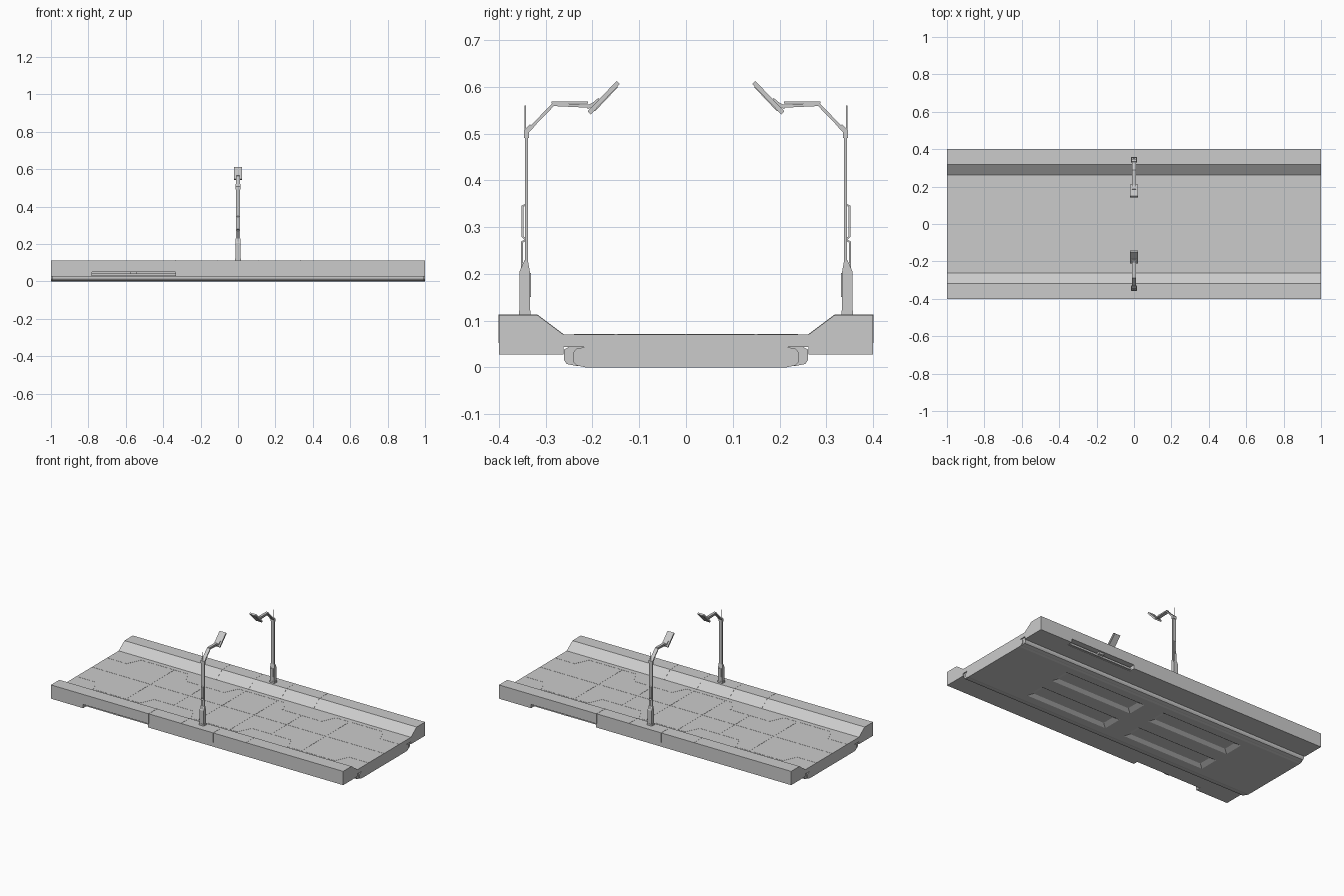
import bpy, bmesh, math
from mathutils import Vector, Matrix

if "Cube" in bpy.data.objects:
    bpy.data.objects.remove(bpy.data.objects["Cube"])


def finish(name, bm):
    bmesh.ops.recalc_face_normals(bm, faces=bm.faces)
    me = bpy.data.meshes.new(name)
    bm.to_mesh(me)
    bm.free()
    ob = bpy.data.objects.new(name, me)
    bpy.context.collection.objects.link(ob)
    return ob


def add_prism(bm, pts, x0, x1):
    """Extrude a y-z outline along x."""
    f = bm.faces.new([bm.verts.new((x0, y, z)) for y, z in pts])
    ext = bmesh.ops.extrude_face_region(bm, geom=[f])
    vs = [g for g in ext["geom"] if isinstance(g, bmesh.types.BMVert)]
    bmesh.ops.translate(bm, vec=(x1 - x0, 0, 0), verts=vs)


def prism(name, pts, x0, x1):
    bm = bmesh.new()
    add_prism(bm, pts, x0, x1)
    return finish(name, bm)


def box(name, x0, x1, y0, y1, z0, z1):
    return prism(name, [(y0, z0), (y1, z0), (y1, z1), (y0, z1)], x0, x1)


def ribbon(pts, t):
    """Outline of constant thickness around a y-z path."""
    P = [Vector(p) for p in pts]
    left, right = [], []
    for i, p in enumerate(P):
        a = (p - P[i - 1]).normalized() if i else (P[1] - p).normalized()
        b = (P[i + 1] - p).normalized() if i < len(P) - 1 else a
        n = Vector((-(a + b).y, (a + b).x)).normalized()
        n *= t / 2 / max(0.3, n.dot(Vector((-a.y, a.x))))
        left.append(tuple(p + n))
        right.append(tuple(p - n))
    return left + right[::-1]


def opposite(ob):
    """Copy turned half a revolution about z."""
    c = ob.copy()
    c.data = ob.data.copy()
    c.data.transform(Matrix.Rotation(math.pi, 4, 'Z'))
    c.name = ob.name + "_opposite"
    bpy.context.collection.objects.link(c)
    return c


def cut(ob, cutter):
    m = ob.modifiers.new("cut", 'BOOLEAN')
    m.operation, m.object, m.solver = 'DIFFERENCE', cutter, 'EXACT'
    bpy.context.view_layer.objects.active = ob
    bpy.ops.object.modifier_apply(modifier=m.name)
    bpy.data.objects.remove(cutter)


def both(half):
    return half + [(-y, z) for y, z in reversed(half)]


# Road deck with raised kerbs
half_top = [(0.262, 0.07), (0.318, 0.112), (0.4, 0.112)]
deck = prism("deck", both([(0.262, 0.043), (0.262, 0.027), (0.4, 0.027),
                           (0.4, 0.112), (0.318, 0.112), (0.262, 0.07)]), -1, 1)

# Service recess under the kerb edge, one on each side, with a bracket
for s in (-1, 1):
    xs = sorted((s * 0.78, s * 0.335))
    ys = sorted((s * 0.365, s * 0.45))
    cut(deck, box("recess_cutter", *xs, *ys, 0.01, 0.05))
bracket = box("recess_bracket", -0.575, -0.54, -0.39, -0.36, 0.038, 0.051)
rail = box("recess_rail", -0.78, -0.335, -0.375, -0.362, 0.03, 0.042)
opposite(bracket)
opposite(rail)

# Underbody: outer chamfered sleeve and inner rounded core
prism("underbody_sleeve", both([(0.235, 0.003), (0.255, 0.007), (0.261, 0.016),
                                (0.261, 0.038), (0.25, 0.0435)]), -0.994, 0.994)
core = prism("underbody_core", both([(0.215, 0.0), (0.234, 0.004), (0.242, 0.013),
                                     (0.242, 0.031), (0.234, 0.04), (0.215, 0.0435)]), -1, 1)
sleeve = bpy.data.objects["underbody_sleeve"]

# Four sloping hollows in the underside
for sx in (-1, 1):
    for sy in (-1, 1):
        for body in (core, sleeve):
            bm = bmesh.new()
            bmesh.ops.create_cube(bm, size=1)
            for v in bm.verts:
                up = v.co.z > 0
                v.co = (sx * 0.345 + v.co.x * (0.5 if up else 0.57),
                        sy * 0.105 + v.co.y * (0.08 if up else 0.13),
                        0.014 if up else -0.003)
            cut(body, finish("hollow_cutter", bm))

# Panel lines on the deck
H = 0.0008


def add_strip(bm, a, b, w, z=0.07):
    a, b = Vector(a), Vector(b)
    d = (b - a).normalized() * w / 2
    n = Vector((-d.y, d.x))
    a, b = a - d, b + d
    a.x, b.x = max(-1, min(1, a.x)), max(-1, min(1, b.x))
    vs = [bm.verts.new((p.x, p.y, z + H)) for p in (a - n, b - n, b + n, a + n)]
    f = bm.faces.new(vs)
    r = bmesh.ops.extrude_face_region(bm, geom=[f])
    bmesh.ops.translate(bm, vec=(0, 0, -2 * H), verts=[
        g for g in r["geom"] if isinstance(g, bmesh.types.BMVert)])


bm = bmesh.new()
add_strip(bm, (-1, 0), (1, 0), 0.002)
for x in (-0.6, -0.333, -0.11, 0.11, 0.333, 0.6):
    w = 0.15 if abs(abs(x) - 0.333) < 0.01 else 0.235
    add_strip(bm, (x, -w), (x, w), 0.003)
finish("deck_seams", bm)

bm = bmesh.new()
for s in (-1, 1):
    path = [(-1, 0.15)]
    for c in (-0.667, 0, 0.667):
        path += [(c - 0.2, 0.15), (c - 0.16, 0.235), (c + 0.16, 0.235), (c + 0.2, 0.15)]
    path.append((1, 0.15))
    for p, q in zip(path, path[1:]):
        add_strip(bm, (p[0], s * p[1]), (q[0], s * q[1]), 0.006)
finish("plate_outlines", bm)

# Seams wrapping over the kerbs
bm = bmesh.new()
for s in (-1, 1):
    for x in (-0.333, -0.11, 0.11, 0.333):
        w = 0.0025 if abs(x) > 0.2 else 0.001
        path = [(s * y, z) for y, z in half_top + [(0.4, 0.052)]]
        add_prism(bm, ribbon(path, 2 * H), x - w, x + w)
finish("kerb_seams", bm)

# Lamp post on the front kerb, repeated on the far side
parts = [
    # foot with tapered top
    prism("post_foot", [(-0.356, 0.112), (-0.334, 0.112), (-0.334, 0.205),
                        (-0.338, 0.228), (-0.346, 0.228), (-0.356, 0.205)], -0.014, 0.014),
    box("post_collar", -0.017, 0.017, -0.3575, -0.3325, 0.112, 0.122),
    box("foot_hatch", -0.009, 0.009, -0.335, -0.331, 0.15, 0.202),
    # bent pole
    prism("post_pole", ribbon([(-0.341, 0.2), (-0.341, 0.503), (-0.284, 0.562),
                               (-0.2, 0.558)], 0.0065), -0.011, 0.011),
    prism("post_elbow", ribbon([(-0.341, 0.49), (-0.341, 0.505), (-0.33, 0.516)], 0.011),
          -0.013, 0.013),
    prism("arm_cover", ribbon([(-0.288, 0.566), (-0.21, 0.566)], 0.004), -0.008, 0.008),
    # handle shaped cable guides
    prism("cable_guide_lower", ribbon([(-0.343, 0.272), (-0.351, 0.268), (-0.351, 0.21),
                                       (-0.345, 0.205)], 0.004), -0.006, 0.006),
    prism("cable_guide_upper", ribbon([(-0.343, 0.348), (-0.35, 0.344), (-0.35, 0.28),
                                       (-0.343, 0.274)], 0.004), -0.006, 0.006),
    box("aerial", -0.0012, 0.0012, -0.345, -0.3426, 0.49, 0.56),
    # tilted lamp head
    prism("lamp_head", ribbon([(-0.207, 0.544), (-0.145, 0.609)], 0.0095), -0.022, 0.022),
    prism("lamp_hinge", ribbon([(-0.212, 0.556), (-0.198, 0.562), (-0.185, 0.573)], 0.008),
          -0.012, 0.012),
    prism("lamp_glass", ribbon([(-0.196, 0.549), (-0.147, 0.6005)], 0.004), -0.018, 0.018),
]
for p in parts:
    opposite(p)
